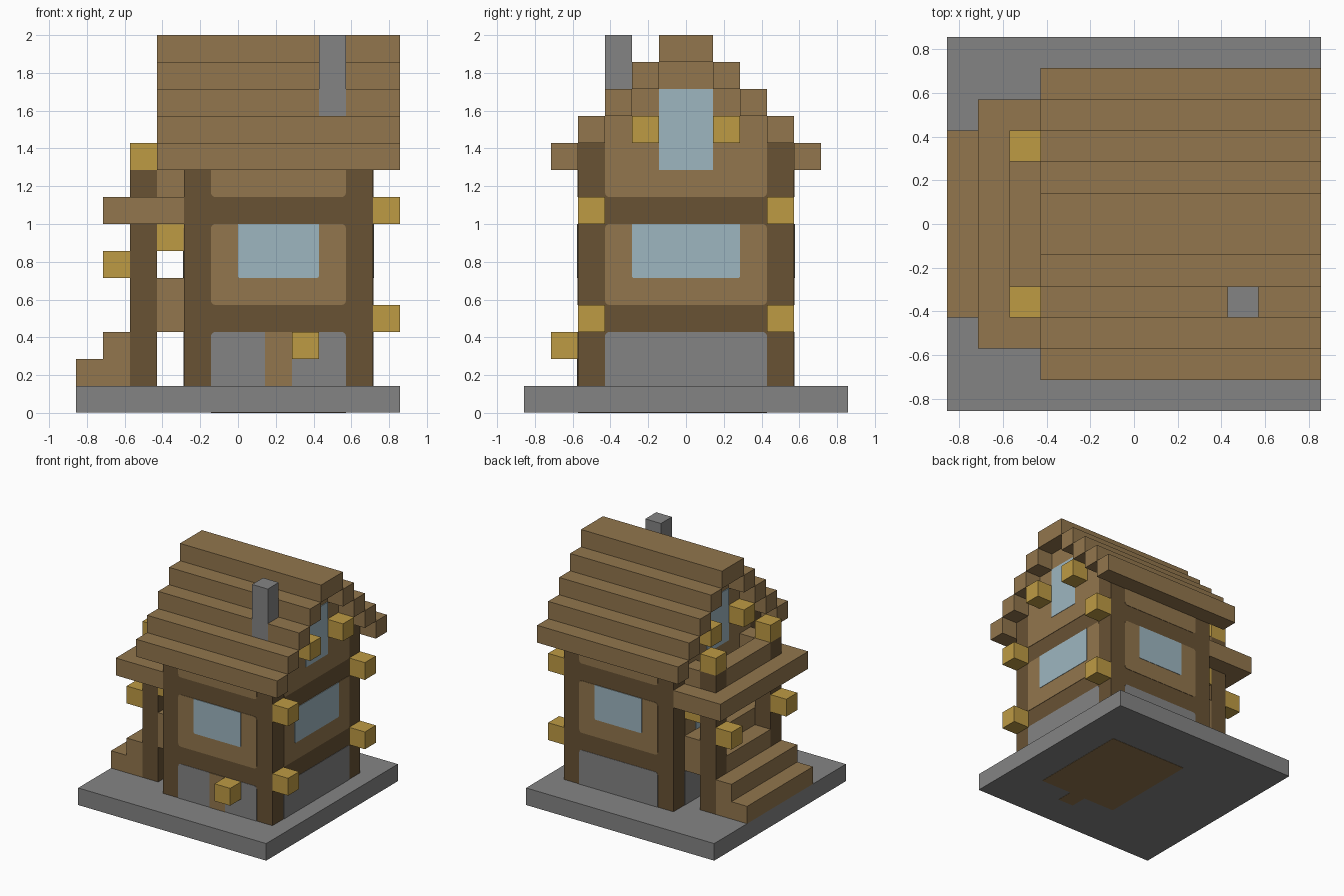
import bpy, bmesh
from math import sin, cos, pi
from mathutils import Vector

if "Cube" in bpy.data.objects:
    bpy.data.objects.remove(bpy.data.objects["Cube"], do_unlink=True)

U = 1 / 7  # one building block


def material(name, rgb):
    linear = [((c / 255 + 0.055) / 1.055) ** 2.4 for c in rgb] + [1]
    mat = bpy.data.materials.new(name)
    mat.use_nodes = True
    mat.diffuse_color = linear
    mat.node_tree.nodes["Principled BSDF"].inputs["Base Color"].default_value = linear
    return mat


plank = material("plank_brown", (146, 118, 77))
timber = material("dark_timber", (104, 82, 52))
stone = material("grey_stone", (132, 132, 132))
glass = material("pale_glass", (158, 182, 192))
gold = material("lantern_gold", (190, 155, 68))


def add_object(name, bm, mat):
    mesh = bpy.data.meshes.new(name)
    bmesh.ops.recalc_face_normals(bm, faces=bm.faces)
    bm.to_mesh(mesh)
    bm.free()
    mesh.materials.append(mat)
    obj = bpy.data.objects.new(name, mesh)
    bpy.context.collection.objects.link(obj)
    return obj


def box(name, mat, x, y, z):
    """Block spanning the given (low, high) ranges, in block units."""
    bm = bmesh.new()
    bmesh.ops.create_cube(bm, size=1)
    for v in bm.verts:
        v.co = [(r[0] + (c + 0.5) * (r[1] - r[0])) * U for c, r in zip(v.co, (x, y, z))]
    return add_object(name, bm, mat)


def lantern(x, y, z):
    box("lantern", gold, (x, x + 1), (y - 0.5, y + 0.5), (z, z + 1))


def panel(name, mat, wall, a, z, low=0.0, high=0.0, thick=0.003):
    """Thin plate on a wall, with rounded lower and upper corners."""
    axis, pos, sign = wall
    points = []
    for ca, cz, r, start in ((a[1], z[1], high, 0), (a[0], z[1], high, 1),
                             (a[0], z[0], low, 2), (a[1], z[0], low, 3)):
        sa, sz = (1 if ca == a[1] else -1), (1 if cz == z[1] else -1)
        for i in range(4 if r else 1):
            t = (start + i / 3) * pi / 2
            points.append((ca + r * (cos(t) - sa) if r else ca,
                           cz + r * (sin(t) - sz) if r else cz))
    bm = bmesh.new()
    verts = [bm.verts.new(Vector((p, pos, q) if axis == "y" else (pos, p, q)) * U)
             for p, q in points]
    face = bm.faces.new(verts)
    out = bmesh.ops.extrude_face_region(bm, geom=[face], use_keep_orig=True)
    shift = sign * thick
    move = Vector((0, shift, 0) if axis == "y" else (shift, 0, 0))
    bmesh.ops.translate(bm, vec=move,
                        verts=[e for e in out["geom"] if isinstance(e, bmesh.types.BMVert)])
    add_object(name, bm, mat)


# Stone base with the plank floor showing underneath
box("base", stone, (-6, 6), (-6, 6), (0.015, 1))
box("floor", plank, (-1, 4), (-3, 3), (0, 0.03))
box("floor_threshold", plank, (1, 2), (-4, -3), (0, 0.03))

# Timber frame of the house, filled in by wall panels
box("timber_frame", timber, (-2, 5), (-4, 4), (1, 10))
R = 0.15
walls = {"front": (("y", -4, -1), (-1, 4), (0, 3), 9),
         "back": (("y", 4, 1), (-1, 4), (0, 3), 9),
         "left": (("x", 5, 1), (-3, 3), (-2, 2), 10),
         "right": (("x", -2, -1), (-3, 3), (-2, 2), 10)}
for side, (wall, span, window, top) in walls.items():
    panel(side + "_stone_panel", stone, wall, span, (1, 3), high=R)
    panel(side + "_plank_panel", plank, wall, span, (4, 7), R, R)
    panel(side + "_upper_panel", plank, wall, span, (8, top), low=R)
    panel(side + "_window", glass, wall, window, (5, 7), low=R / 2, thick=0.006)
    if top == 10:
        panel(side + "_gable_window", glass, wall, (-1, 1), (9, 12), thick=0.006)
panel("door", plank, walls["front"][0], (1, 2), (1, 3), thick=0.006)

# Stepped gable walls and roof courses
for i in range(3):
    box("gable_wall", plank, (-2, 5), (i - 3, 3 - i), (10 + i, 11 + i))
box("roof_ridge", plank, (-3, 6), (-1, 1), (13, 14))
for i in range(4):
    z = (9 + i, 10 + i)
    box("back_roof_course", plank, (-3, 6), (4 - i, 5 - i), z)
    # The chimney passes through one front course
    for x in ([(-3, 3), (4, 6)] if i == 2 else [(-3, 6)]):
        box("front_roof_course", plank, x, (i - 5, i - 4), z)
box("chimney", stone, (3, 4), (-3, -2), (11, 14))

# Side stairs
box("lower_step", plank, (-6, -4), (-3, 3), (1, 2))
box("second_step", plank, (-5, -4), (-3, 3), (2, 3))
box("middle_step", plank, (-4, -3), (-2, 2), (2, 4))
box("top_step", plank, (-3, -2), (-3, 3), (3, 5))

# Balcony deck, railing and posts
box("balcony_deck", plank, (-5, -2), (-4, 4), (7, 8))
box("balcony_rail", plank, (-4, -3), (-2, 2), (8, 9))
for s in (-1, 1):
    y = (2.5 * s - 0.5, 2.5 * s + 0.5)
    box("balcony_side_rail", plank, (-3, -2), y, (8, 9))
    box("lower_balcony_post", timber, (-4, -3), y, (1, 7))
    box("upper_balcony_post", timber, (-4, -3), y, (8, 9))

# Lanterns on posts, gables and house corners
for s in (-1, 1):
    lantern(-4, 2.5 * s, 9)
    lantern(-5, 2.5 * s, 5)
    lantern(-3, 2.5 * s, 6)
    lantern(-3, 1.5 * s, 10)
    lantern(5, 1.5 * s, 10)
    for z in (3, 7):
        lantern(5, 3.5 * s, z)
lantern(2, -4.5, 2)
